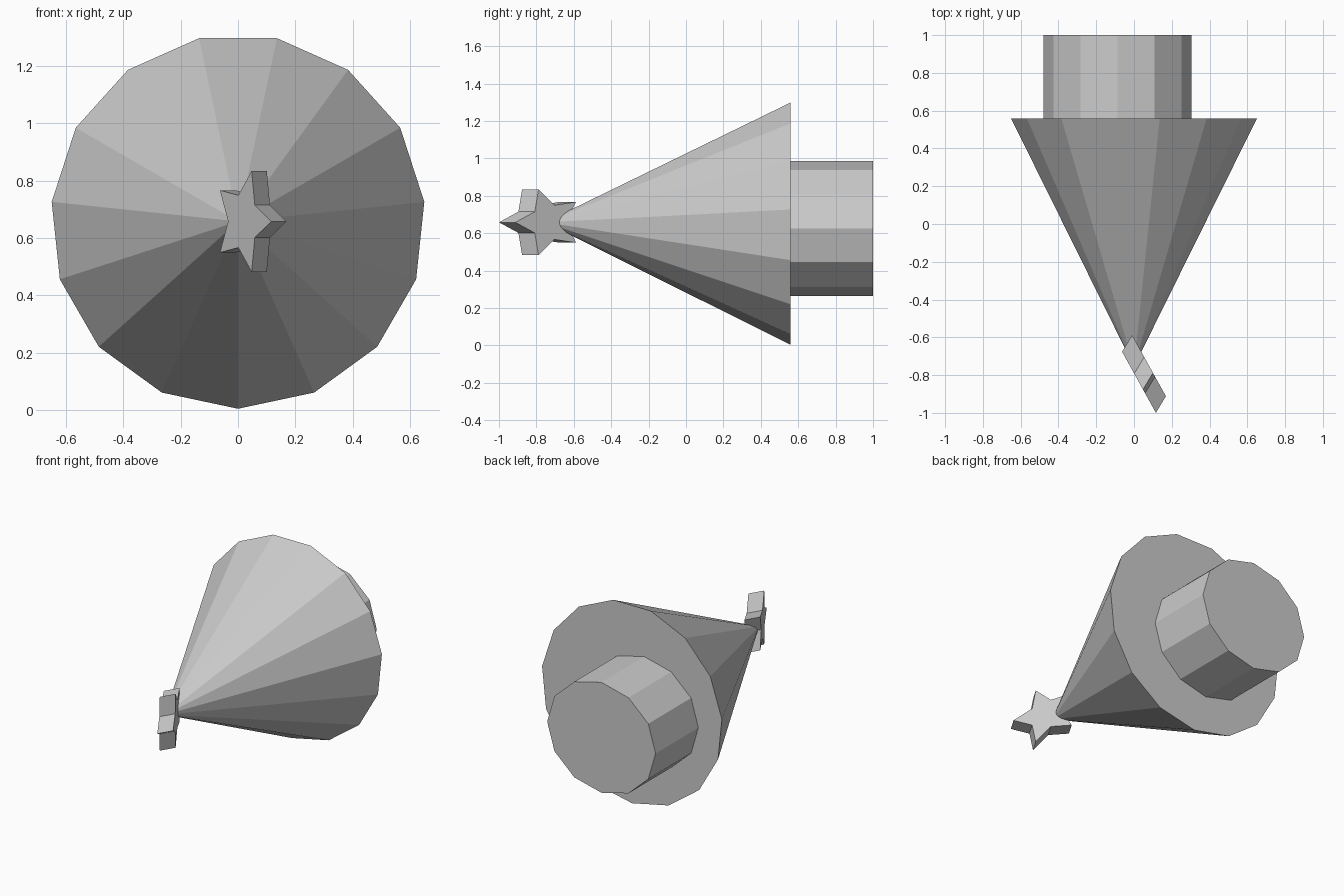
import bpy
import bmesh
from math import sin, cos, tau
from mathutils import Vector

cube = bpy.data.objects.get("Cube")
if cube:
    bpy.data.objects.remove(cube, do_unlink=True)

grey = bpy.data.materials.new("plain grey")
grey.use_nodes = True
colour = (0.6, 0.6, 0.6, 1)
grey.diffuse_color = colour
grey.node_tree.nodes["Principled BSDF"].inputs["Base Color"].default_value = colour


def polygon(centre, u, v, radii):
    """Ring of points round a centre, spanned by the axes u and v."""
    n = len(radii)
    return [Vector(centre) + r * (Vector(u) * cos(tau * i / n) + Vector(v) * sin(tau * i / n))
            for i, r in enumerate(radii)]


def finish(name, bm):
    bmesh.ops.recalc_face_normals(bm, faces=bm.faces)
    mesh = bpy.data.meshes.new(name)
    bm.to_mesh(mesh)
    bm.free()
    mesh.materials.append(grey)
    obj = bpy.data.objects.new(name, mesh)
    bpy.context.collection.objects.link(obj)


def prism(name, ring, sweep):
    """Flat-sided solid made by sweeping a ring along a vector."""
    bm = bmesh.new()
    face = bm.faces.new([bm.verts.new(p) for p in ring])
    swept = bmesh.ops.extrude_face_region(bm, geom=[face], use_keep_orig=True)
    moved = [g for g in swept["geom"] if isinstance(g, bmesh.types.BMVert)]
    bmesh.ops.translate(bm, verts=moved, vec=Vector(sweep))
    finish(name, bm)


def pyramid(name, ring, apex):
    bm = bmesh.new()
    base = [bm.verts.new(p) for p in ring]
    tip = bm.verts.new(apex)
    bm.faces.new(base)
    for a, b in zip(base, base[1:] + base[:1]):
        bm.faces.new((a, b, tip))
    finish(name, bm)


# Fifteen-sided cone lying along y, one corner pointing down
mid_z = 0.658
pyramid("cone_body",
        polygon((0, 0.558, mid_z), (0, 0, -0.654), (0.654, 0, 0), [1] * 15),
        (0, -0.755, mid_z))

# Twelve-sided stub on the back, slightly wider than tall
prism("rear_stub",
      polygon((-0.088, 0.54, 0.626), (0.392, 0, 0), (0, 0, 0.361), [1] * 12),
      (0, 0.46, 0))

# Slanted five-pointed star on the tip
half = Vector((0.0265, 0.044, 0))
prism("tip_star",
      polygon(Vector((0.0435, -0.777, mid_z)) - half, (0.099, -0.179, 0), (0, 0, 0.185), [1, 0.52] * 5),
      half * 2)
